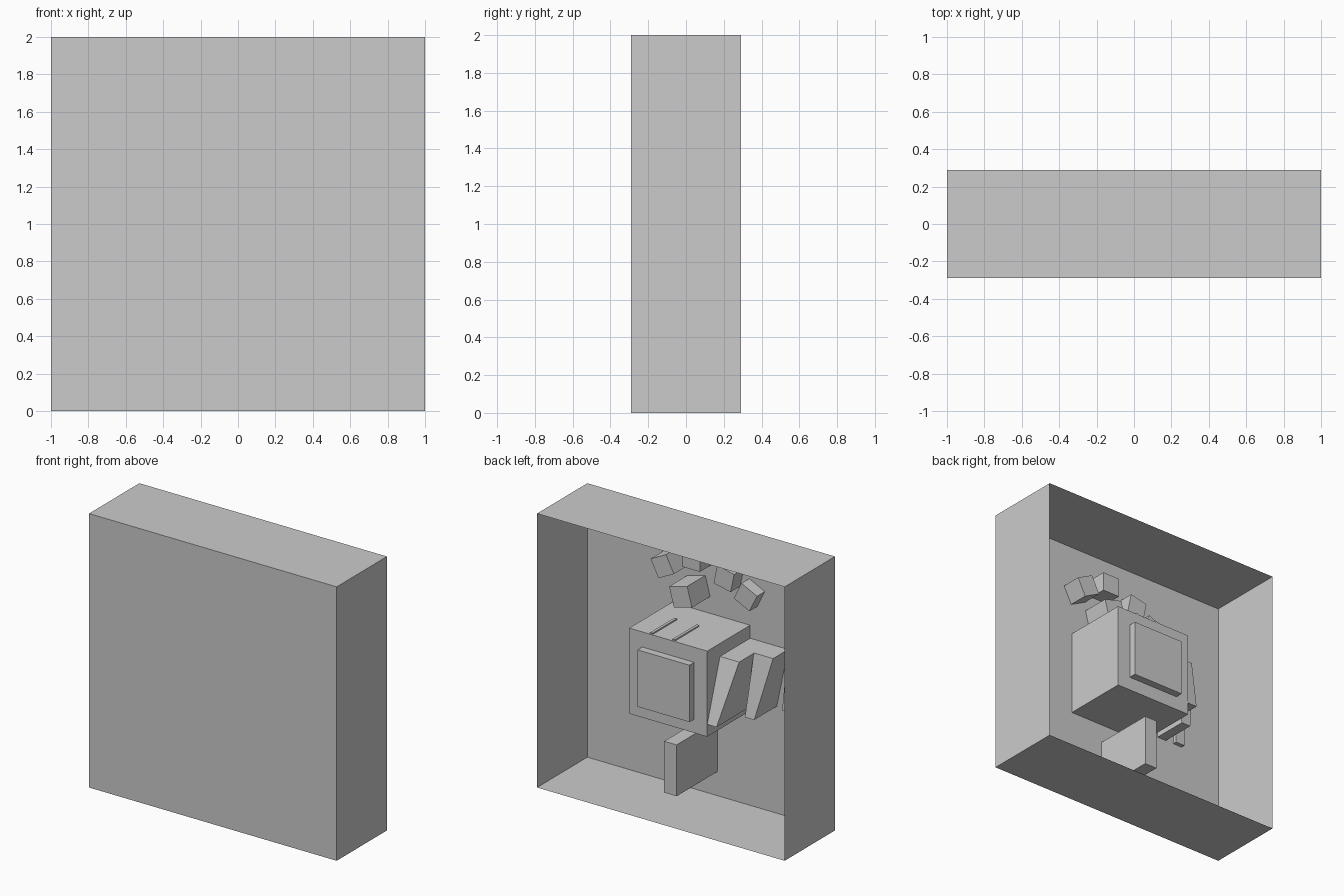
import bpy, bmesh, math
from mathutils import Matrix, Vector

if "Cube" in bpy.data.objects:
    bpy.data.objects.remove(bpy.data.objects["Cube"])

WALL = -0.29  # inner face of the front panel


def finish(name, bm):
    bmesh.ops.recalc_face_normals(bm, faces=bm.faces)
    mesh = bpy.data.meshes.new(name)
    bm.to_mesh(mesh)
    bm.free()
    ob = bpy.data.objects.new(name, mesh)
    bpy.context.collection.objects.link(ob)
    return ob


def box(name, x0, x1, y0, y1, z0, z1, tilt=0.0):
    bm = bmesh.new()
    size = Matrix.Diagonal((x1 - x0, y1 - y0, z1 - z0, 1))
    turn = Matrix.Rotation(math.radians(tilt), 4, 'Y')
    centre = Vector(((x0 + x1) / 2, (y0 + y1) / 2, (z0 + z1) / 2))
    bmesh.ops.create_cube(bm, size=1, matrix=Matrix.Translation(centre) @ turn @ size)
    return finish(name, bm)


# Thin case, open at the back
case = box("open_case", -1, 1, -0.29, 0.29, 0, 2)
bm = bmesh.new()
bm.from_mesh(case.data)
bm.faces.ensure_lookup_table()
back = [f for f in bm.faces if f.calc_center_median().y > 0.28]
bmesh.ops.delete(bm, geom=back, context='FACES_ONLY')
bm.to_mesh(case.data)
bm.free()

# Central block with raised back panel and the stem below it
box("main_block", -0.315, 0.315, WALL, 0.205, 0.69, 1.315)
box("back_panel", -0.21, 0.21, 0.205, 0.26, 0.79, 1.205)
box("lower_stem", -0.05, 0.05, WALL, 0.18, 0.175, 0.55)

# Two thin strips on the top
for i, x in enumerate((0.14, -0.04)):
    box(f"top_strip_{i}", x - 0.01, x + 0.01, -0.08, 0.2, 1.31, 1.325)


# Stepped side wing: each step leans back and widens upward
def wing_step(name, bottom, top):
    bm = bmesh.new()
    rings = []
    for (x0, x1, y), z in ((bottom, 0.78), (top, 1.22)):
        pts = ((x0, WALL), (x1, WALL), (x1, y), (x0, y))
        rings.append([bm.verts.new((px, py, z)) for px, py in pts])
    a, b = rings
    bm.faces.new(a)
    bm.faces.new(b)
    for i in range(4):
        j = (i + 1) % 4
        bm.faces.new((a[i], a[j], b[j], b[i]))
    finish(name, bm)


for i in range(3):
    xb, xt = -0.315 - 0.14 * i, -0.315 - 0.152 * i
    yb = max(0.205 - 0.235 * i, -0.26)
    yt = max(0.058 - 0.174 * i, -0.289)
    wing_step(f"wing_step_{i}", (xb, xb - 0.075, yb),
              (xt, xt - (0.155 if i < 2 else 0.08), yt))

# Burst of tilted blocks above: x, z, size, depth, tilt
blocks = ((0.10, 1.49, 0.15, 0.21, 15), (0.29, 1.64, 0.14, 0.15, 27),
          (0.07, 1.74, 0.14, 0.13, 0), (-0.18, 1.66, 0.14, 0.11, -12),
          (-0.34, 1.56, 0.14, 0.09, -26))
for i, (x, z, s, d, tilt) in enumerate(blocks):
    h = s / 2
    box(f"burst_block_{i}", x - h, x + h, WALL, WALL + d, z - h, z + h, tilt)
